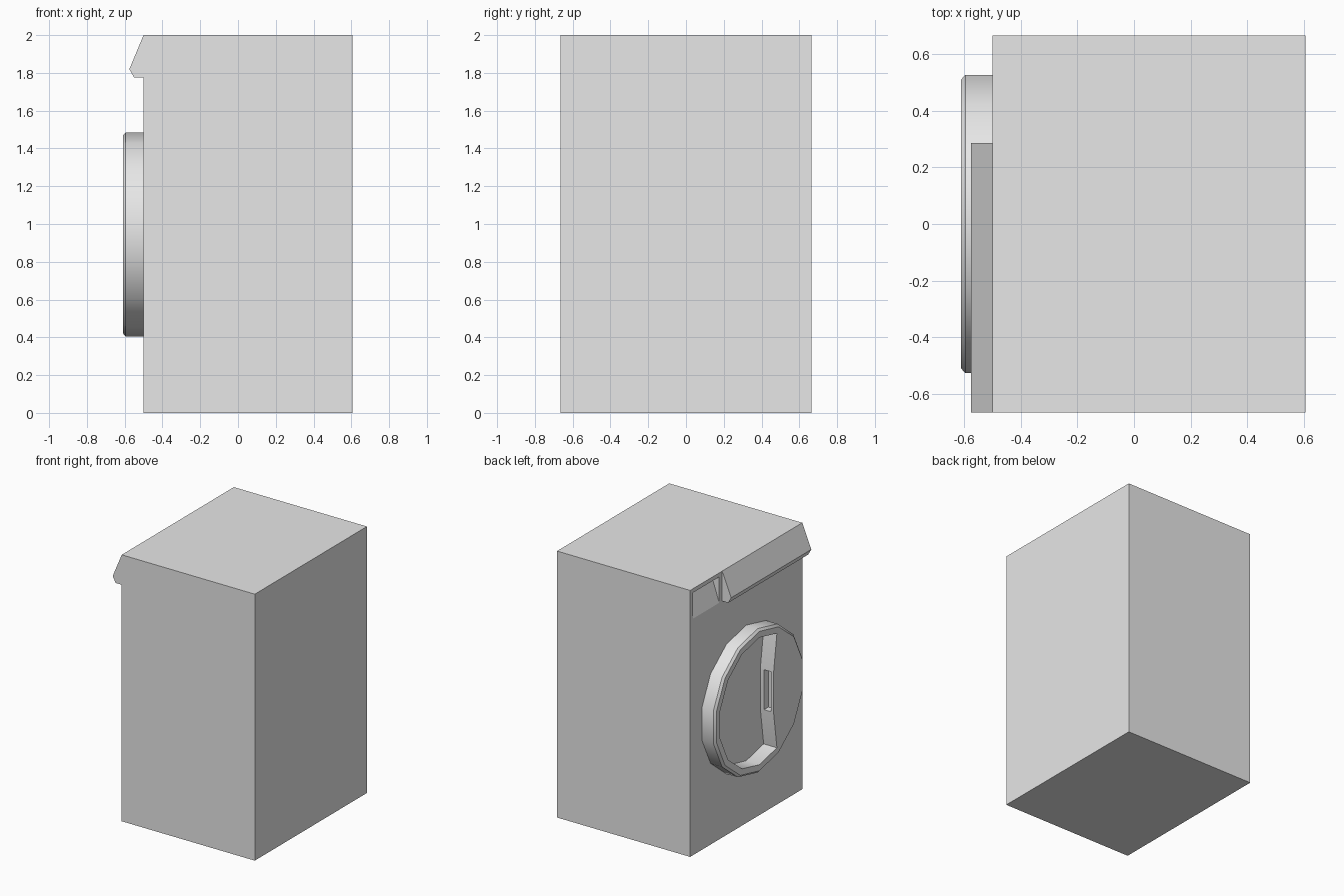
import bpy, bmesh
from math import sin, cos, pi
from mathutils import Vector

old = bpy.data.objects.get("Cube")
if old:
    bpy.data.objects.remove(old, do_unlink=True)

grey = bpy.data.materials.new("appliance_grey")
grey.use_nodes = True
grey.diffuse_color = (0.8, 0.8, 0.8, 1)
grey.node_tree.nodes["Principled BSDF"].inputs["Base Color"].default_value = (0.8, 0.8, 0.8, 1)

FRONT, BACK, HALF, TOP = -0.5, 0.605, 0.665, 2.0
DOOR_Z, SIDES = 0.945, 14


def loft(name, rings):
    """Closed solid through matching rings of points."""
    bm = bmesh.new()
    loops = [[bm.verts.new(p) for p in ring] for ring in rings]
    n = len(loops[0])
    for a, b in zip(loops, loops[1:]):
        for i in range(n):
            j = (i + 1) % n
            bm.faces.new((a[i], a[j], b[j], b[i]))
    bm.faces.new(loops[0])
    bm.faces.new(loops[-1])
    bmesh.ops.recalc_face_normals(bm, faces=bm.faces)
    mesh = bpy.data.meshes.new(name)
    bm.to_mesh(mesh)
    bm.free()
    mesh.materials.append(grey)
    obj = bpy.data.objects.new(name, mesh)
    bpy.context.collection.objects.link(obj)
    return obj


def prism_y(name, profile, y0, y1):
    """Extrude an x-z profile along y."""
    return loft(name, [[(x, y, z) for x, z in profile] for y in (y0, y1)])


def prism_x(name, outline, x0, x1):
    """Extrude a y-z outline along x."""
    return loft(name, [[(x, y, z) for y, z in outline] for x in (x0, x1)])


def carve(obj, cutter):
    """Subtract a cutter and discard it."""
    cutter.hide_render = True
    mod = obj.modifiers.new("cut", 'BOOLEAN')
    mod.operation = 'DIFFERENCE'
    mod.solver = 'EXACT'
    mod.object = cutter
    bpy.context.view_layer.objects.active = obj
    bpy.ops.object.modifier_apply(modifier=mod.name)
    bpy.data.objects.remove(cutter, do_unlink=True)


def polygon(r, first=0, last=SIDES - 1):
    """Points of a regular polygon in the y-z plane, vertex at the top."""
    angles = [2 * pi * k / SIDES for k in range(first, last + 1)]
    return [(r * sin(a), DOOR_Z + r * cos(a)) for a in angles]


# Cabinet with a sloped finger recess for the detergent drawer
cabinet = prism_y("cabinet", [(FRONT, 0), (BACK, 0), (BACK, TOP), (FRONT, TOP)], -HALF, HALF)
wedge = [(FRONT, 1.775), (FRONT + 0.066, 1.97), (FRONT - 0.1, 1.97), (FRONT - 0.1, 1.775)]
carve(cabinet, prism_y("drawer_cutter", wedge, 0.32, 0.63))

# Overhanging control panel
panel = [(FRONT, TOP), (-0.575, 1.82), (-0.55, 1.775), (FRONT, 1.775)]
prism_y("control_panel", panel, -HALF, 0.285)

# Round door with a chamfered rim
steps = [(FRONT, 0.54), (-0.595, 0.54), (-0.61, 0.523)]
door = loft("door", [[(x, y, z) for y, z in polygon(r)] for x, r in steps])

# Door opening, closed on one side by a slightly bowed grip wall
opening = polygon(0.477, -1, 8) + [(-0.168, DOOR_Z - 0.155), (-0.168, DOOR_Z + 0.155)]
carve(door, prism_x("opening_cutter", opening, -0.7, -0.45))

# Finger pocket in the grip wall
pocket = [(y, DOOR_Z + z) for y, z in ((-0.22, -0.15), (-0.1, -0.15), (-0.1, 0.15), (-0.22, 0.15))]
carve(door, prism_x("pocket_cutter", pocket, -0.59, -0.53))

# Smooth only the curved door
bpy.ops.object.select_all(action='DESELECT')
door.select_set(True)
bpy.context.view_layer.objects.active = door
bpy.ops.object.shade_smooth_by_angle(angle=pi / 6)
